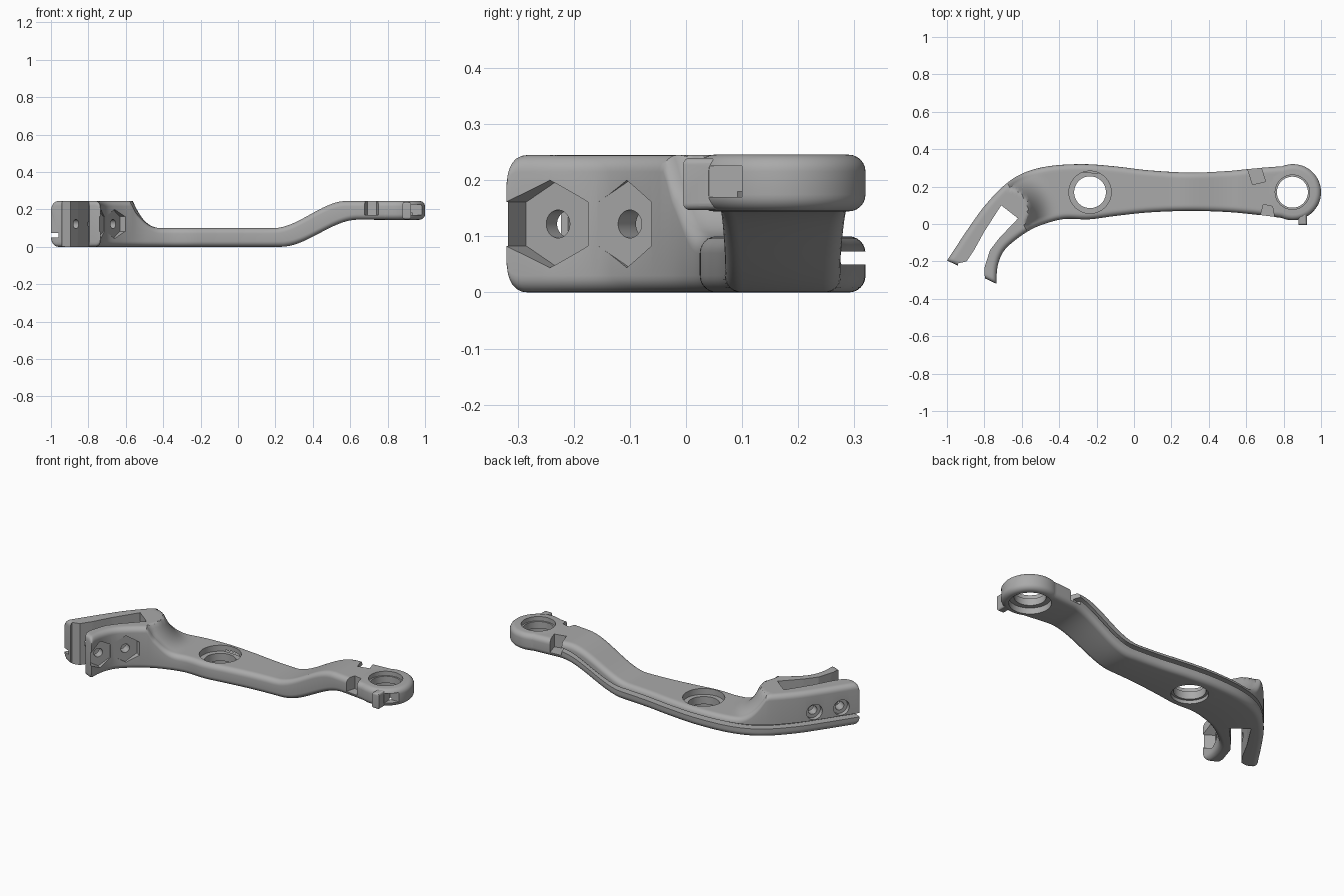
import bpy, bmesh
from math import sin, cos, pi, hypot, sqrt
from mathutils import Matrix, Vector

if "Cube" in bpy.data.objects:
    bpy.data.objects.remove(bpy.data.objects["Cube"])

grey = bpy.data.materials.new("plain grey")
grey.use_nodes = True
grey.diffuse_color = (0.4, 0.4, 0.4, 1)
grey.node_tree.nodes["Principled BSDF"].inputs["Base Color"].default_value = (0.4, 0.4, 0.4, 1)


def make(name, bm):
    bmesh.ops.recalc_face_normals(bm, faces=bm.faces[:])
    mesh = bpy.data.meshes.new(name)
    bm.to_mesh(mesh)
    bm.free()
    mesh.materials.append(grey)
    ob = bpy.data.objects.new(name, mesh)
    bpy.context.collection.objects.link(ob)
    return ob


def prism(name, pts, z0, z1, frame=Matrix(), bevel=0.0):
    bm = bmesh.new()
    face = bm.faces.new([bm.verts.new((x, y, z0)) for x, y in pts])
    ext = bmesh.ops.extrude_face_region(bm, geom=[face])["geom"]
    for v in ext:
        if isinstance(v, bmesh.types.BMVert):
            v.co.z = z1
    if bevel:
        rims = [e for e in bm.edges if abs(e.verts[0].co.z - e.verts[1].co.z) < 1e-5]
        bmesh.ops.bevel(bm, geom=rims, offset=bevel, segments=6, profile=0.5, affect='EDGES')
    bm.transform(frame)
    return make(name, bm)


def circle(x, y, r, n=64):
    return [(x + r * cos(pi / n + 2 * pi * i / n), y + r * sin(pi / n + 2 * pi * i / n)) for i in range(n)]


def loft(name, rings):
    bm = bmesh.new()
    rows = [[bm.verts.new(p) for p in ring] for ring in rings]
    n = len(rows[0])
    for a, b in zip(rows, rows[1:]):
        for i in range(n):
            bm.faces.new((a[i], a[(i + 1) % n], b[(i + 1) % n], b[i]))
    bm.faces.new(rows[0])
    bm.faces.new(rows[-1])
    return make(name, bm)


def combine(target, tool, how):
    mod = target.modifiers.new("combine", 'BOOLEAN')
    mod.operation, mod.solver, mod.object = how, 'EXACT', tool
    bpy.context.view_layer.objects.active = target
    bpy.ops.object.modifier_apply(modifier=mod.name)
    bpy.data.objects.remove(tool)


# Plan of the arm: front and back edge at each station
EDGES = [((-.735, -.32), (-1, -.195)), ((-.73, -.23), (-.95, -.12)), ((-.7, -.15), (-.89, -.03)),
         ((-.64, -.09), (-.8, .095)), ((-.56, -.035), (-.69, .21)), ((-.48, 0), (-.585, .275)),
         ((-.37, .027), (-.45, .31)), ((-.24, .025), (-.27, .32)), ((-.1, .043), (-.1, .308)),
         ((.08, .062), (.08, .287)), ((.3, .07), (.3, .275)), ((.5, .064), (.5, .283)),
         ((.65, .05), (.65, .298)), ((.81, .03), (.81, .31))]


def spline(side, u):
    k = min(int(u), len(EDGES) - 2)
    t = u - k
    p = [Vector(EDGES[min(max(j, 0), len(EDGES) - 1)][side]) for j in range(k - 1, k + 3)]
    return 0.5 * (2 * p[1] + (p[2] - p[0]) * t + (2 * p[0] - 5 * p[1] + 4 * p[2] - p[3]) * t * t
                  + (3 * p[1] - p[0] - 3 * p[2] + p[3]) * t ** 3)


def ramp(x, a, b):
    t = min(max((x - a) / (b - a), 0), 1)
    return t * t * (3 - 2 * t)


def bottom(p):
    return 0.145 * ramp(p.x, .23, .64)


def top(p):
    # raised fork block, flowing down into the arm with a concave fillet
    rel = p - Vector((-.68, .075))
    along, across = rel.x * .5 + rel.y * .87, rel.x * .87 - rel.y * .5
    d = hypot(max(along, 0), across) - .118 - .4 * max(-along, 0)
    t = min(max(d / .16, 0), 1)
    swell = (1 - t) ** 2.6 * (1 - .0 * t)
    if d < .02:
        swell = max(swell, 1 - 18 * max(d, 0))
    return 0.1 + 0.145 * max(ramp(p.x, .19, .58), swell)


def section(u, r=.03, across=20, arc=6):
    f, b = spline(0, u), spline(1, u)
    w = (b - f).length
    d = (b - f) / w
    e = min(u * .085, r)
    shrink = (r - sqrt(r * r - (r - e) ** 2)) * .9
    ring = []

    def corner(t, z, a0):
        for i in range(arc + 1):
            a = a0 - pi / 2 * i / arc
            q = f + d * (t + r * cos(a))
            ring.append((q.x, q.y, z + r * sin(a)))

    inner, outer = f + d * r, f + d * (w - r)
    corner(r, top(inner) - shrink - r, pi)
    for i in range(1, across):
        q = inner.lerp(outer, i / across)
        ring.append((q.x, q.y, top(q) - shrink))
    corner(w - r, top(outer) - shrink - r, pi / 2)
    corner(w - r, bottom(outer) + shrink + r, 0)
    corner(r, bottom(inner) + shrink + r, -pi / 2)
    return ring


LAST = len(EDGES) - 1
steps = [0, .03, .08, .15, .25, .35] + [.5 + (LAST - .5) * i / 100 for i in range(101)]
lever = loft("lever_arm", [section(u) for u in steps])

# Round eye and its small tab
combine(lever, prism("eye", circle(.85, .17, .15, 96), .1445, .2455, bevel=.03), 'UNION')
combine(lever, prism("tab", [(.88, -.005), (.925, -.005), (.925, .07), (.88, .07)],
                     .147, .24, bevel=.012), 'UNION')

# Groove along the back edge
rings = []
for i in range(81):
    u = i / 80 * 12.05
    f, b = spline(0, u), spline(1, u)
    if i == 0:
        lead = (b - spline(1, .1)).normalized() * .03
        f, b = f + lead, b + lead
    d = (f - b).normalized()
    p, q = b + d * .045, b - d * .03
    z = bottom(b)
    rings.append([(p.x, p.y, z + .05), (q.x, q.y, z + .05), (q.x, q.y, z + .073), (p.x, p.y, z + .073)])
combine(lever, loft("groove_cutter", rings), 'DIFFERENCE')

# Fork slot
slot = [(-.62, .03), (-.71, .1), (-.8, -.04), (-.855, -.14), (-.895, -.2), (-.94, -.21), (-.95, -.36),
        (-.78, -.36), (-.8, -.27), (-.8, -.235), (-.77, -.14), (-.72, -.075)]
cuts = [prism("slot_cutter", slot, -.1, .4)]

# Stepped bores in the arm and the eye: x, radius, bottom, top
for x, r, z0, z1 in [(-.235, .085, -.1, .4), (-.235, .113, .065, .4), (-.235, .098, -.1, .02),
                     (.847, .083, -.1, .4), (.847, .092, .22, .4), (.847, .111, -.1, .18)]:
    cuts.append(prism("bore_cutter", circle(x, .17, r), z0, z1))

# Side notches and the pocket beside the tab
cuts.append(prism("back_notch", [(.596, .331), (.665, .35), (.703, .227), (.634, .211)], .17, .3))
cuts.append(prism("front_notch", [(.692, .104), (.74, .094), (.762, -.02), (.66, -.01)], .17, .3))
cuts.append(prism("tab_pocket", [(.926, -.05), (1.05, -.05), (1.05, .1), (.926, .1)], .17, .225))

# Cross bolts: hexagon pockets, through holes and round recesses
for x, y in [(-.755, -.228), (-.668, -.1)]:
    axis = Vector((.84, -.54, 0)).normalized()
    side = Vector((-axis.y, axis.x, 0))
    frame = Matrix((side, (0, 0, 1), axis)).transposed().to_4x4()
    frame.translation = (x, y, .122)
    cuts.append(prism("hex_pocket", circle(0, 0, .078, 6), 0, .12, frame))
    cuts.append(prism("bolt_hole", circle(0, 0, .025, 32), -.32, .1, frame))
    cuts.append(prism("bolt_recess", circle(0, 0, .045, 32), -.3, -.195, frame))

for cut in cuts:
    combine(lever, cut, 'DIFFERENCE')

bpy.ops.object.select_all(action='DESELECT')
lever.select_set(True)
bpy.context.view_layer.objects.active = lever
bpy.ops.object.shade_smooth_by_angle(angle=0.6)
